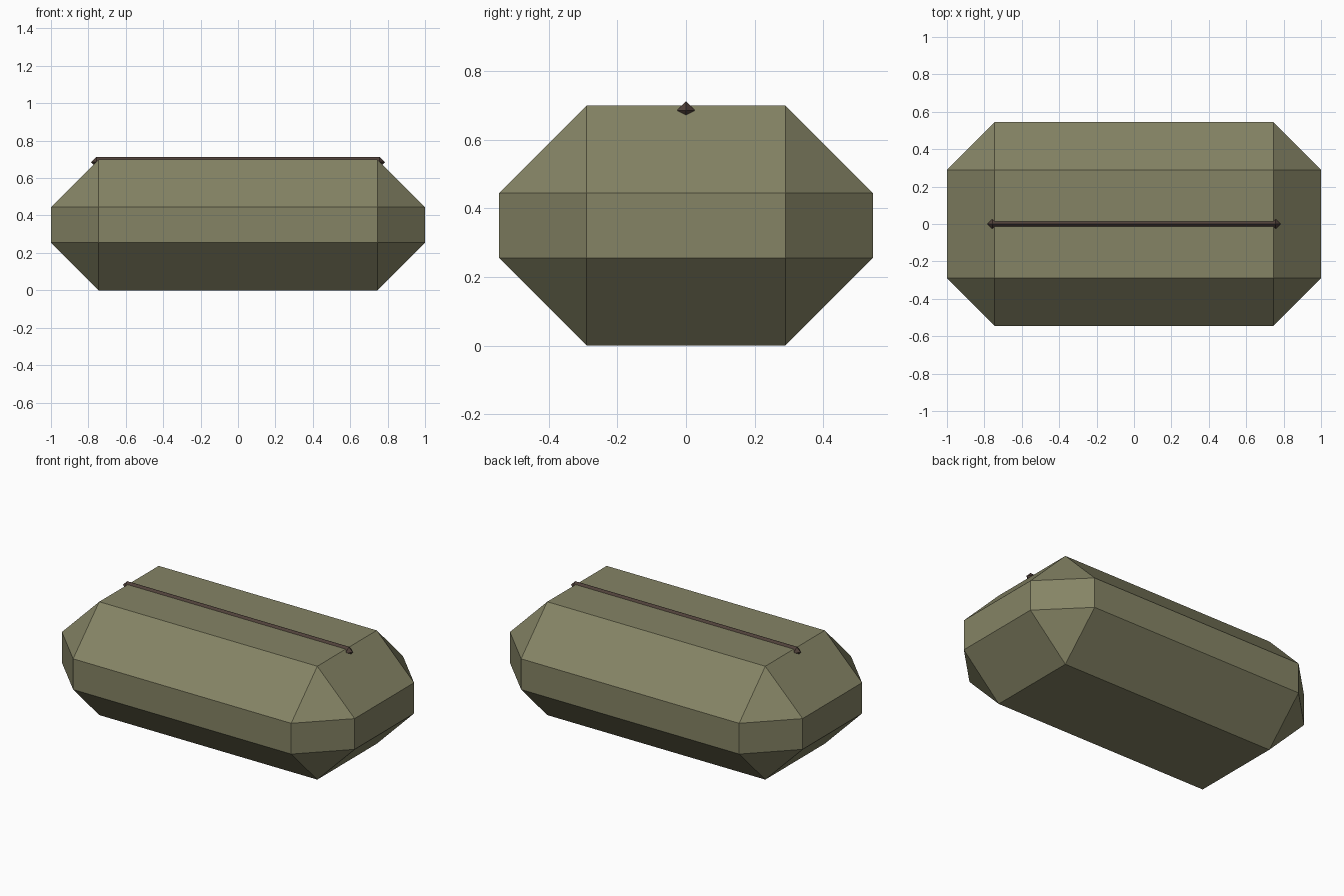
import bpy, bmesh
from mathutils import Matrix

if "Cube" in bpy.data.objects:
    bpy.data.objects.remove(bpy.data.objects["Cube"])


def material(name, rgb):
    m = bpy.data.materials.new(name)
    m.diffuse_color = (*rgb, 1)
    m.use_nodes = True
    m.node_tree.nodes["Principled BSDF"].inputs["Base Color"].default_value = m.diffuse_color
    return m


def add_object(name, bm, mat):
    bmesh.ops.recalc_face_normals(bm, faces=bm.faces)
    mesh = bpy.data.meshes.new(name)
    bm.to_mesh(mesh)
    bm.free()
    mesh.materials.append(mat)
    ob = bpy.data.objects.new(name, mesh)
    bpy.context.collection.objects.link(ob)
    return ob


olive = material("olive canvas", (0.235, 0.230, 0.130))
brown = material("dark brown", (0.080, 0.052, 0.042))

# Bag body: box with one wide flat chamfer on every edge
bm = bmesh.new()
bmesh.ops.create_cube(bm, size=1, matrix=Matrix.Translation((0, 0, 0.35))
                      @ Matrix.Diagonal((2.0, 1.09, 0.70, 1)))
bmesh.ops.bevel(bm, geom=bm.edges[:], offset=0.255, segments=1,
                affect='EDGES', profile=0.5)
add_object("bag_body", bm, olive)

# Zip: four-sided rod with pointed ends, half sunk into the top
radius, half, height = 0.028, 0.757, 0.685
bm = bmesh.new()
rings = [[bm.verts.new((x, y * radius, height + z * radius))
          for y, z in ((0, 1), (1, 0), (0, -1), (-1, 0))]
         for x in (-half, half)]
tips = [bm.verts.new((s * (half + radius), 0, height)) for s in (-1, 1)]
for i in range(4):
    j = (i + 1) % 4
    bm.faces.new((rings[0][i], rings[0][j], rings[1][j], rings[1][i]))
    for ring, tip in zip(rings, tips):
        bm.faces.new((ring[i], ring[j], tip))
add_object("zip", bm, brown)
